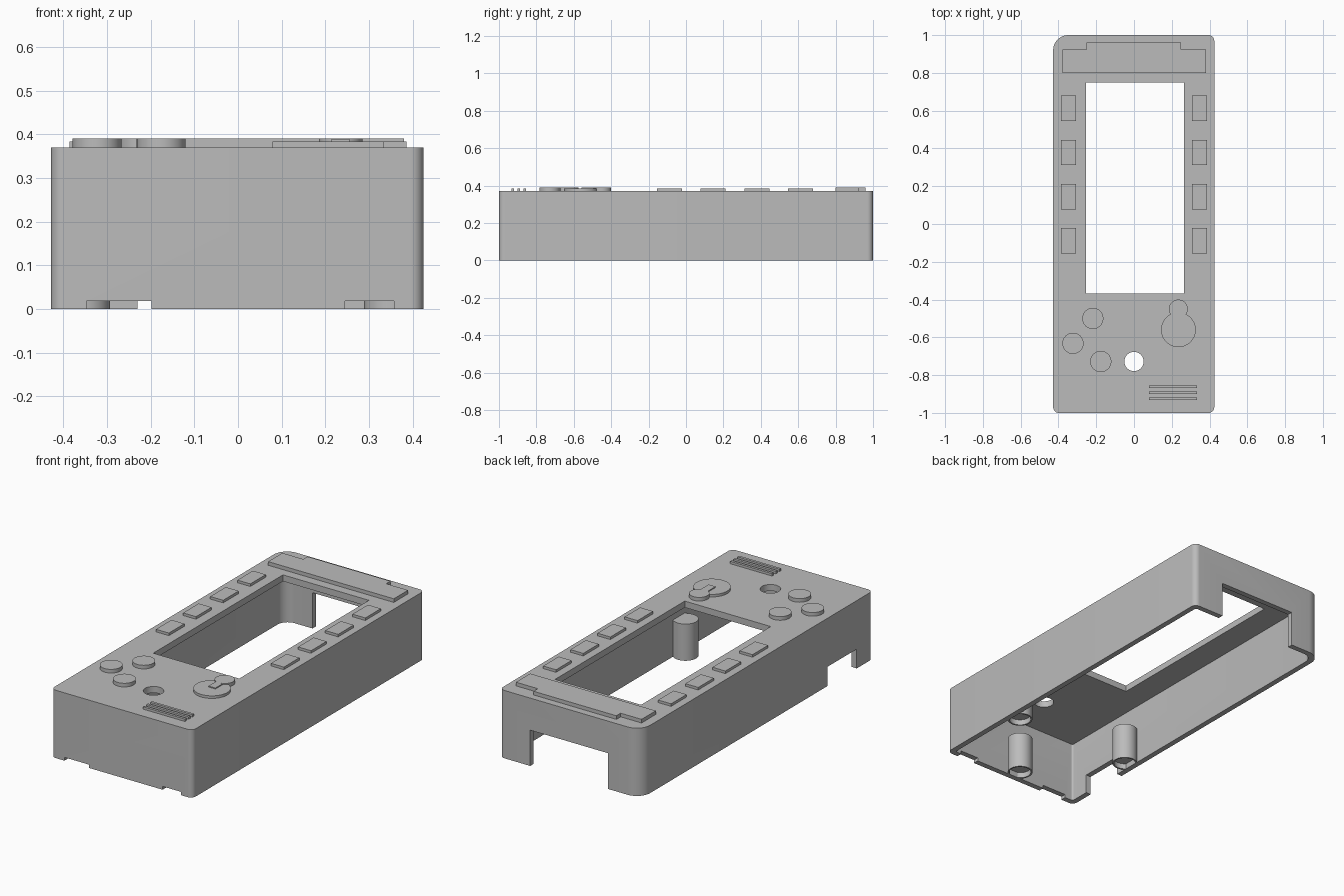
import bpy, bmesh
from math import cos, sin, pi

if "Cube" in bpy.data.objects:
    bpy.data.objects.remove(bpy.data.objects["Cube"], do_unlink=True)

grey = bpy.data.materials.new("plain_grey")
grey.use_nodes = True
grey.diffuse_color = (0.5, 0.5, 0.5, 1)
grey.node_tree.nodes["Principled BSDF"].inputs["Base Color"].default_value = (0.5, 0.5, 0.5, 1)

TOP = 0.37      # upper face of the case
WALL = 0.03


def prism(name, outline, z0, z1):
    """Extrude a counter-clockwise outline from z0 to z1."""
    bm = bmesh.new()
    face = bm.faces.new([bm.verts.new((x, y, z0)) for x, y in outline])
    out = bmesh.ops.extrude_face_region(bm, geom=[face])
    for v in out["geom"]:
        if isinstance(v, bmesh.types.BMVert):
            v.co.z = z1
    bmesh.ops.recalc_face_normals(bm, faces=bm.faces)
    mesh = bpy.data.meshes.new(name)
    bm.to_mesh(mesh)
    bm.free()
    mesh.materials.append(grey)
    ob = bpy.data.objects.new(name, mesh)
    bpy.context.collection.objects.link(ob)
    return ob


def rect(x0, x1, y0, y1):
    return [(x0, y0), (x1, y0), (x1, y1), (x0, y1)]


def circle(x, y, r, n=48):
    return [(x + r * cos(2 * pi * i / n), y + r * sin(2 * pi * i / n)) for i in range(n)]


def rounded(x0, x1, y0, y1, radii, steps=10):
    """Rectangle with one radius per corner, starting front -x, counter-clockwise."""
    pts = []
    corners = [(x0, y0, 1, 1), (x1, y0, -1, 1), (x1, y1, -1, -1), (x0, y1, 1, -1)]
    for k, ((x, y, sx, sy), r) in enumerate(zip(corners, radii)):
        for i in range(steps + 1):
            a = pi + (k + i / steps) * pi / 2
            pts.append((x + sx * r + r * cos(a), y + sy * r + r * sin(a)))
    return pts


def cut(ob, outline, z0, z1):
    cutter = prism("cutter", outline, z0, z1)
    cutter.hide_render = True
    mod = ob.modifiers.new("cut", "BOOLEAN")
    mod.object, mod.operation, mod.solver = cutter, "DIFFERENCE", "EXACT"
    bpy.context.view_layer.objects.active = ob
    bpy.ops.object.modifier_apply(modifier=mod.name)
    bpy.data.objects.remove(cutter, do_unlink=True)


def smooth(ob):
    bpy.ops.object.select_all(action="DESELECT")
    ob.select_set(True)
    bpy.context.view_layer.objects.active = ob
    bpy.ops.object.shade_smooth_by_angle(angle=0.5)


# Hollow case, open underneath, with one larger back corner
case = prism("case", rounded(-0.428, 0.425, -1, 1, (0.03, 0.03, 0.03, 0.08)), 0, TOP)
cut(case, rounded(-0.428 + WALL, 0.425 - WALL, -1 + WALL, 1 - WALL,
                  (0.01, 0.01, 0.01, 0.06)), -0.1, TOP - 0.035)
cut(case, rect(-0.254, 0.265, -0.368, 0.75), 0.2, 0.5)        # screen window
cut(case, circle(0, -0.728, 0.051), 0.2, 0.5)                 # small round hole
cut(case, rect(-0.23, 0.24, 0.9, 1.1), -0.1, 0.195)           # back opening
cut(case, rect(-0.5, -0.37, -0.86, -0.61), -0.1, 0.105)       # side opening
for x0, x1 in ((-0.347, -0.198), (0.245, 0.357)):             # front notches
    cut(case, rect(x0, x1, -1.1, -0.95), -0.1, 0.018)
smooth(case)

# Inner posts with shallow cups underneath
for name, x, y in (("right_post", -0.357, -0.5), ("left_post", 0.353, -0.5),
                   ("front_post", 0, -0.92)):
    post = prism(name, circle(x, y, 0.064), 0, 0.2)
    cut(post, circle(x, y, 0.056), -0.1, 0.03)
    smooth(post)

# Stepped header plate
prism("header_plate", [(-0.378, 0.8), (0.38, 0.8), (0.38, 0.923), (0.248, 0.923),
                       (0.248, 0.96), (-0.252, 0.96), (-0.252, 0.923), (-0.378, 0.923)],
      TOP, 0.39)

# Two columns of side keys
for i in range(4):
    y = 0.613 - i * 0.234
    for side, s in (("right", -1), ("left", 1)):
        xs = sorted((s * 0.308, s * 0.386))
        prism(f"{side}_key_{i + 1}", rect(*xs, y - 0.067, y + 0.067), TOP, 0.384)

# Round buttons
for i, (x, y) in enumerate(((-0.218, -0.5), (-0.323, -0.632), (-0.176, -0.728))):
    smooth(prism(f"round_button_{i + 1}", circle(x, y, 0.056), TOP, 0.39))

# Thumb stick: disc, knob and stem
smooth(prism("stick_disc", circle(0.235, -0.56, 0.092), TOP, 0.384))
smooth(prism("stick_knob", circle(0.235, -0.45, 0.05), TOP, 0.39))
prism("stick_stem", rect(0.214, 0.256, -0.56, -0.47), TOP, 0.3895)

# Speaker ribs
for i in range(3):
    y = -0.862 - i * 0.032
    prism(f"speaker_rib_{i + 1}", rect(0.079, 0.333, y - 0.007, y + 0.007), TOP, 0.383)
